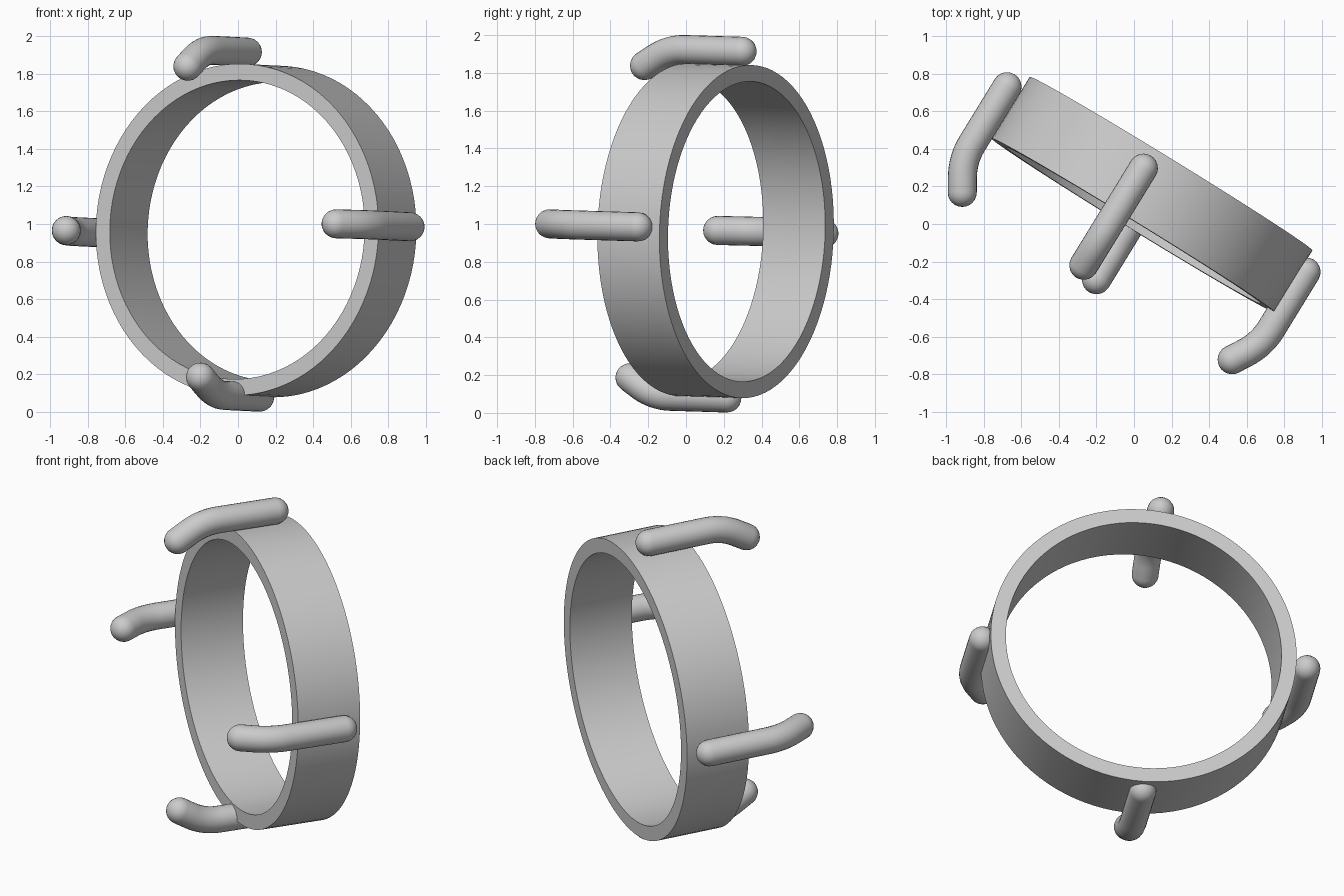
import bpy, bmesh
from math import sin, cos, pi, radians
from mathutils import Vector, Matrix

if "Cube" in bpy.data.objects:
    bpy.data.objects.remove(bpy.data.objects["Cube"])

# Shared frame: the ring axis lies almost flat, turned in plan and tipped slightly up
TILT = radians(1.5)
SIDE = Vector((0.852, -0.523, 0)).normalized()
FLAT = Vector((0.523, 0.852, 0)).normalized()
FORWARD = -FLAT * cos(TILT) + Vector((0, 0, sin(TILT)))
UP = FLAT * sin(TILT) + Vector((0, 0, cos(TILT)))


def finish(name, bm):
    bmesh.ops.recalc_face_normals(bm, faces=bm.faces)
    mesh = bpy.data.meshes.new(name)
    bm.to_mesh(mesh)
    bm.free()
    obj = bpy.data.objects.new(name, mesh)
    bpy.context.collection.objects.link(obj)
    bpy.ops.object.select_all(action='DESELECT')
    obj.select_set(True)
    bpy.context.view_layer.objects.active = obj
    bpy.ops.object.shade_smooth_by_angle(angle=radians(35))
    return obj


def bridge(bm, a, b):
    n = len(a)
    for i in range(n):
        bm.faces.new((a[i], a[(i + 1) % n], b[(i + 1) % n], b[i]))


def circle(bm, centre, x, y, r, n):
    return [bm.verts.new(centre + (x * cos(2 * pi * i / n) + y * sin(2 * pi * i / n)) * r)
            for i in range(n)]


def band(name, centre, outer, inner, depth, n=96):
    bm = bmesh.new()
    profile = [(outer, -1), (outer, 1), (inner, 1), (inner, -1)]
    loops = [circle(bm, centre + FORWARD * s * depth / 2, SIDE, UP, r, n) for r, s in profile]
    for i in range(4):
        bridge(bm, loops[i], loops[(i + 1) % 4])
    finish(name, bm)


def prong(name, start, inward, r=0.077, n=24):
    """Round-ended rod: straight run, 31 degree bend inward, short tip."""
    straight, bend_r, bend, tip = 0.355, 0.35, radians(31), 0.08
    path = [(start, 0.0), (start + FORWARD * straight, 0.0)]
    corner = path[-1][0]
    for i in range(1, 9):
        t = bend * i / 8
        path.append((corner + FORWARD * bend_r * sin(t) + inward * bend_r * (1 - cos(t)), t))
    end_dir = FORWARD * cos(bend) + inward * sin(bend)
    path.append((path[-1][0] + end_dir * tip, bend))
    # sections: (centre, angle, radius), with domed ends
    domes = [pi / 2 * i / 6 for i in range(1, 6)]
    sections = [(start - FORWARD * r * sin(d), 0.0, r * cos(d)) for d in reversed(domes)]
    sections += [(p, t, r) for p, t in path]
    sections += [(path[-1][0] + end_dir * r * sin(d), bend, r * cos(d)) for d in domes]
    bm = bmesh.new()
    across = FORWARD.cross(inward)
    loops = [circle(bm, c, inward * cos(t) - FORWARD * sin(t), across, q, n)
             for c, t, q in sections]
    for a, b in zip(loops, loops[1:]):
        bridge(bm, a, b)
    for loop, pole in ((loops[0], start - FORWARD * r),
                       (loops[-1], path[-1][0] + end_dir * r)):
        v = bm.verts.new(pole)
        for i in range(n):
            bm.faces.new((loop[i], loop[(i + 1) % n], v))
    finish(name, bm)


# Ring
band("ring", FLAT * 0.184 + Vector((0, 0, 0.965)), 0.882, 0.795, 0.385)

# Four bent prongs gripping the ring
prong("right_prong", Vector((0.915, -0.255, 0.985)), -SIDE)
prong("left_prong", Vector((-0.675, 0.73, 0.95)), SIDE)
prong("top_prong", Vector((0.05, 0.297, 1.914)), -UP)
prong("bottom_prong", Vector((0.115, 0.216, 0.079)), UP)
